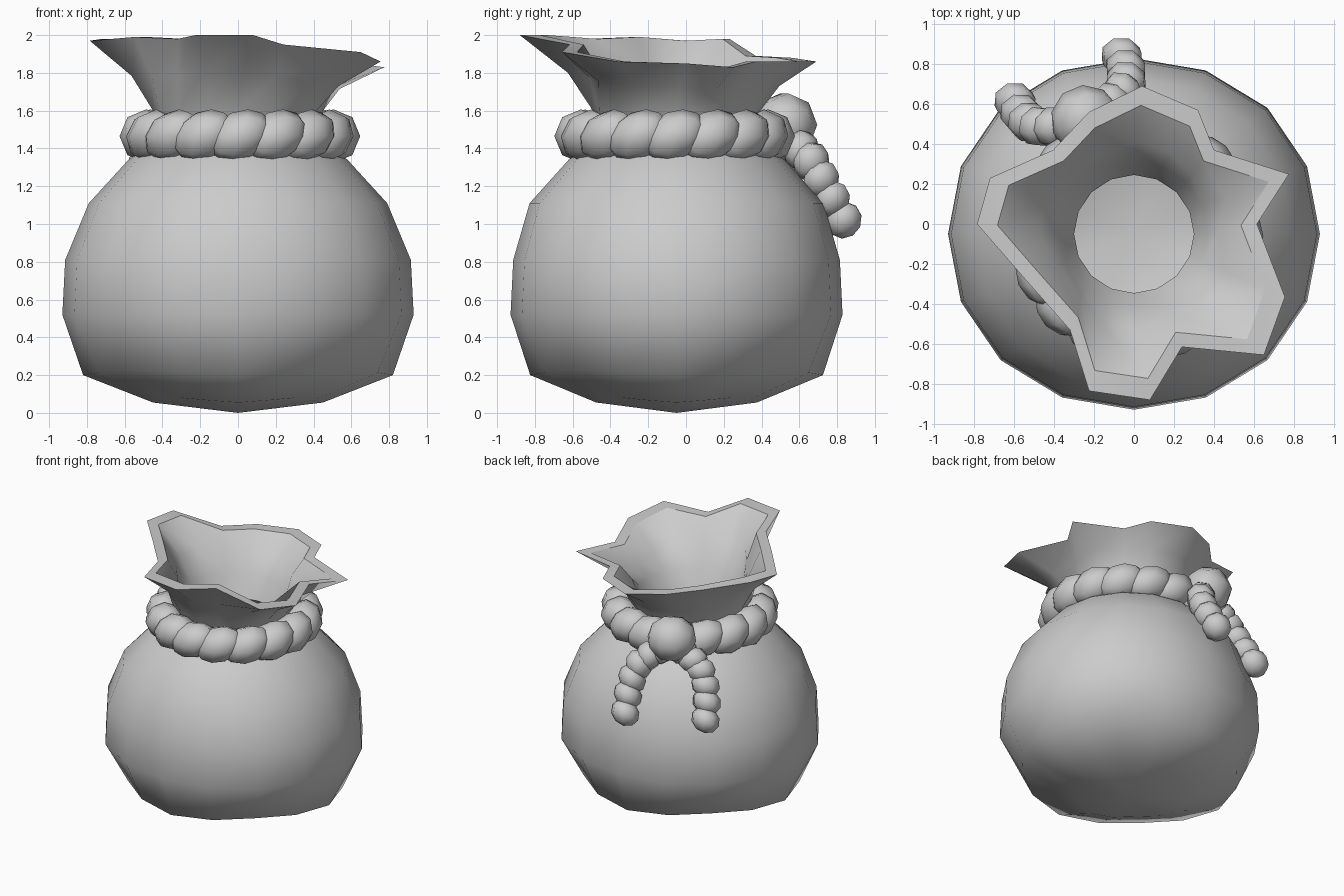
import bpy, bmesh
from math import sin, cos, pi, radians
from mathutils import Vector, Matrix

if "Cube" in bpy.data.objects:
    bpy.data.objects.remove(bpy.data.objects["Cube"])

CY = -0.05      # the pouch axis sits slightly forward of the knot
SEG = 16


def finish(bm, name, angle=75):
    me = bpy.data.meshes.new(name)
    bm.to_mesh(me)
    bm.free()
    ob = bpy.data.objects.new(name, me)
    bpy.context.collection.objects.link(ob)
    bpy.ops.object.select_all(action='DESELECT')
    ob.select_set(True)
    bpy.context.view_layer.objects.active = ob
    bpy.ops.object.shade_smooth_by_angle(angle=radians(angle), keep_sharp_edges=True)
    return ob


# pouch: 16-sided turned body, outer and inner wall, flaring into a crumpled lip
outer = [(.45, .055), (.82, .2), (.93, .52), (.915, .81),
         (.79, 1.11), (.58, 1.34), (.39, 1.47), (.45, 1.6)]
inner = [(.42, .115), (.77, .245), (.875, .53), (.86, .795),
         (.74, 1.07), (.54, 1.285), (.30, 1.46), (.37, 1.62)]
# lip outline, counter-clockwise from +x
lip = [(.615, 0, 1.85), (.775, .25, 1.83), (.40, .37, 1.86), (.32, .57, 1.86),
       (.04, .69, 1.86), (-.225, .56, 1.88), (-.405, .37, 1.89), (-.72, .23, 1.98),
       (-.785, 0, 1.97), (-.55, -.27, 1.99), (-.32, -.53, 1.98), (-.225, -.835, 2.0),
       (.08, -.88, 2.0), (.24, -.615, 1.95), (.65, -.655, 1.91), (.755, -.365, 1.86)]


def wall(bm, profile, pole_z, lip_scale):
    """Closed-bottom wall; returns its lip ring."""
    pole = bm.verts.new((0, CY, pole_z))
    rings = []
    for n, (r, z) in enumerate(profile):
        sy = .945 if z < 1 else .985
        ring = []
        for i in range(SEG):
            a = 2 * pi * i / SEG
            d = sin(2 * a) ** 2
            # the base is pulled up and in between its axes, the belly bulges there
            k, dz = ((1 - .05 * d, .025 * d) if n < 2 else (1 + .015 * d, 0) if z < 1.2 else (1, 0))
            ring.append(bm.verts.new((r * k * cos(a), CY + r * k * sy * sin(a), z + dz)))
        rings.append(ring)
    neck = [v.co.copy() for v in rings[-1]]
    for t, tz in ((.34, .5), (1, 1)):
        ring = []
        for n, (x, y, z) in zip(neck, lip):
            p = Vector((x * lip_scale, CY + (y - CY) * lip_scale, z))
            ring.append(bm.verts.new((n.x + (p.x - n.x) * t, n.y + (p.y - n.y) * t, n.z + (p.z - n.z) * tz)))
        rings.append(ring)
    for i in range(SEG):
        j = (i + 1) % SEG
        bm.faces.new((pole, rings[0][j], rings[0][i]))
        for a, b in zip(rings, rings[1:]):
            bm.faces.new((a[i], a[j], b[j], b[i]))
    return rings[-1]


bm = bmesh.new()
lip_out = wall(bm, outer, 0, 1)
lip_in = wall(bm, inner, .06, .87)
for i in range(SEG):
    j = (i + 1) % SEG
    bm.faces.new((lip_out[i], lip_out[j], lip_in[j], lip_in[i]))
    for ring in (lip_out, lip_in):
        bm.edges.get((ring[i], ring[j])).smooth = False     # crisp rim
bmesh.ops.recalc_face_normals(bm, faces=bm.faces)
finish(bm, "pouch")


def bead(bm, loc, T, N, rt, r, shear, rows=5):
    """Slanted low-poly lobe of twisted rope: T along the rope, N outwards."""
    T = T.normalized()
    N = (N - T * N.dot(T)).normalized()
    B = T.cross(N) - T * shear
    m = Matrix((N * r, B * r, T * rt)).transposed().to_4x4()
    m.translation = loc
    bmesh.ops.create_uvsphere(bm, u_segments=8, v_segments=rows, radius=1, matrix=m)


# rope ring round the neck
bm = bmesh.new()
for i in range(16):
    a = 2 * pi * i / 16
    N = Vector((cos(a), sin(a), 0))
    bead(bm, Vector((.01, -.06, 1.465)) + N * .495, Vector((-sin(a), cos(a), 0)), N, .165, .142, .3, 6)
finish(bm, "neck_rope")

# knot and two hanging ends, laid out in a frame facing back-left
A = radians(113)
OUT, SIDE, UP = Vector((cos(A), sin(A), 0)), Vector((sin(A), -cos(A), 0)), Vector((0, 0, 1))


def at(u, v, z):
    return Vector((0, CY, 0)) + SIDE * u + OUT * v + UP * z


bm = bmesh.new()
bead(bm, at(0, .62, 1.525), SIDE, OUT, .175, .175, 0, 5)
finish(bm, "knot")

path = [(.08, .62, 1.43), (.16, .65, 1.39), (.225, .68, 1.33),
        (.265, .72, 1.235), (.285, .775, 1.13), (.29, .84, 1.02)]
for s, name in ((1, "rope_end_right"), (-1, "rope_end_left")):
    pts = [at(s * u, v, z) for u, v, z in path]
    bm = bmesh.new()
    for i, p in enumerate(pts):
        T = pts[min(i + 1, 5)] - pts[max(i - 1, 0)]
        bead(bm, p, T, OUT, .095, .105, .15)
    finish(bm, name)
